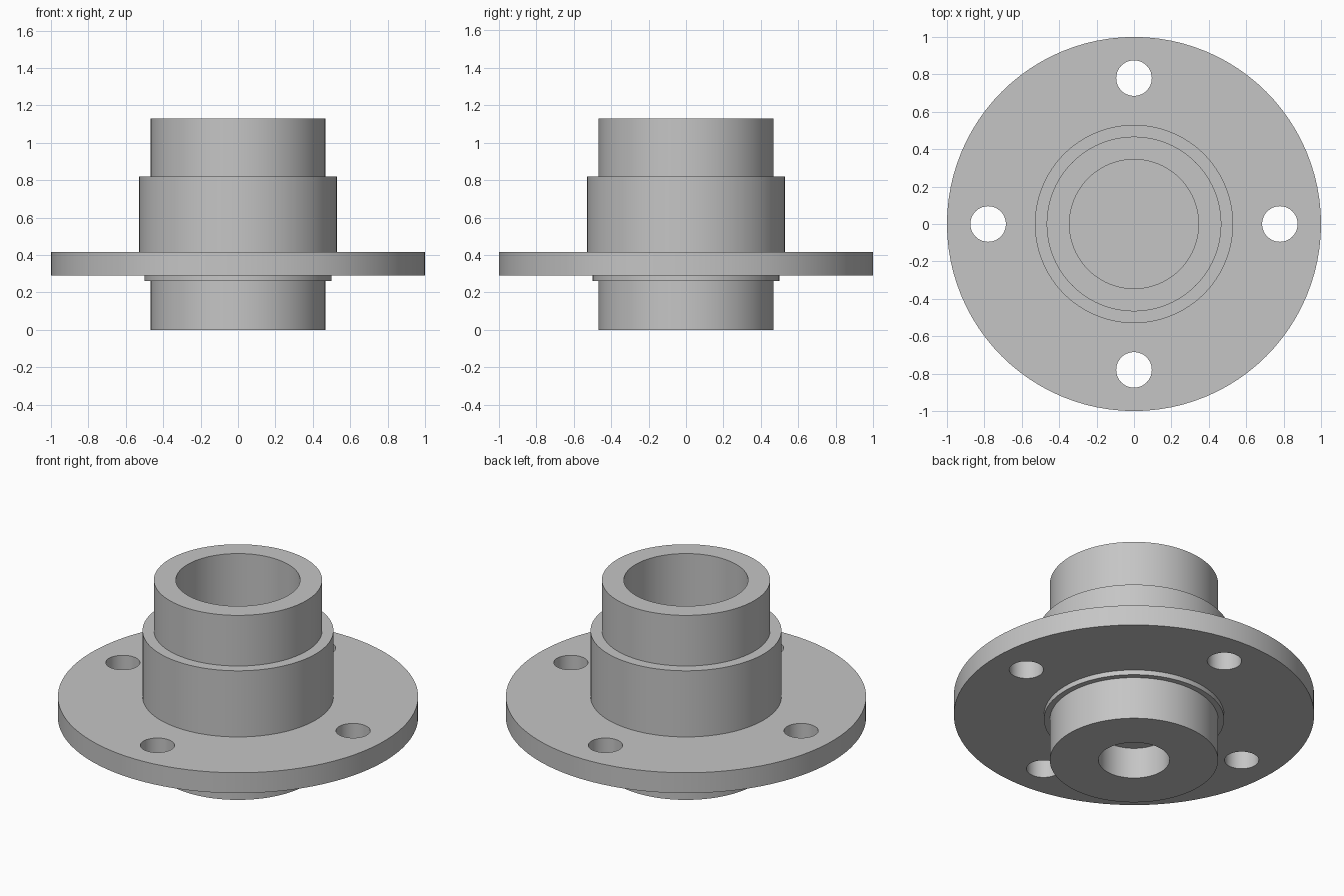
import bpy
import bmesh
from math import cos, sin, pi, radians
from mathutils import Vector

cube = bpy.data.objects.get("Cube")
if cube:
    bpy.data.objects.remove(cube)

SEGMENTS = 96

# Plain grey metal
metal = bpy.data.materials.new("grey_metal")
metal.use_nodes = True
grey = (0.56, 0.56, 0.56, 1)
metal.diffuse_color = grey
metal.node_tree.nodes["Principled BSDF"].inputs["Base Color"].default_value = grey


def lathe(name, profile):
    """Revolve (radius, height) points about z into a closed solid."""
    bm = bmesh.new()
    verts = [bm.verts.new((r, 0, z)) for r, z in profile]
    edges = [bm.edges.new(pair) for pair in zip(verts, verts[1:])]
    bmesh.ops.spin(bm, geom=verts + edges, cent=(0, 0, 0), axis=(0, 0, 1),
                   angle=2 * pi, steps=SEGMENTS, use_merge=True)
    bmesh.ops.remove_doubles(bm, verts=bm.verts, dist=0.0001)
    bmesh.ops.recalc_face_normals(bm, faces=bm.faces)
    mesh = bpy.data.meshes.new(name)
    bm.to_mesh(mesh)
    bm.free()
    obj = bpy.data.objects.new(name, mesh)
    bpy.context.collection.objects.link(obj)
    mesh.materials.append(metal)
    return obj


# Stepped hub with flange, blind pocket below and wide blind bore above
hub = lathe("flanged_hub", [
    (0, 0.19), (0.197, 0.19), (0.197, 0),       # lower pocket
    (0.467, 0), (0.467, 0.26),                  # lower spigot
    (0.5, 0.26), (0.5, 0.29),                   # thin shoulder
    (1, 0.29), (1, 0.415),                      # flange
    (0.53, 0.415), (0.53, 0.82),                # main barrel
    (0.467, 0.82), (0.467, 1.13),               # upper neck
    (0.345, 1.13), (0.345, 0.4), (0, 0.4),      # upper bore
])

# Four bolt holes through the flange
bpy.context.view_layer.objects.active = hub
for i in range(4):
    angle = i * pi / 2
    cutter = lathe("bolt_hole_cutter", [(0, 0.2), (0.095, 0.2), (0.095, 0.5), (0, 0.5)])
    cutter.location = Vector((cos(angle), sin(angle), 0)) * 0.78
    cutter.hide_render = True
    cut = hub.modifiers.new("bolt_hole", "BOOLEAN")
    cut.operation = "DIFFERENCE"
    cut.solver = "EXACT"
    cut.object = cutter
    bpy.ops.object.modifier_apply(modifier=cut.name)
    bpy.data.objects.remove(cutter)

# Smooth walls with crisp rims
bpy.ops.object.select_all(action="DESELECT")
hub.select_set(True)
bpy.ops.object.shade_smooth_by_angle(angle=radians(30))
